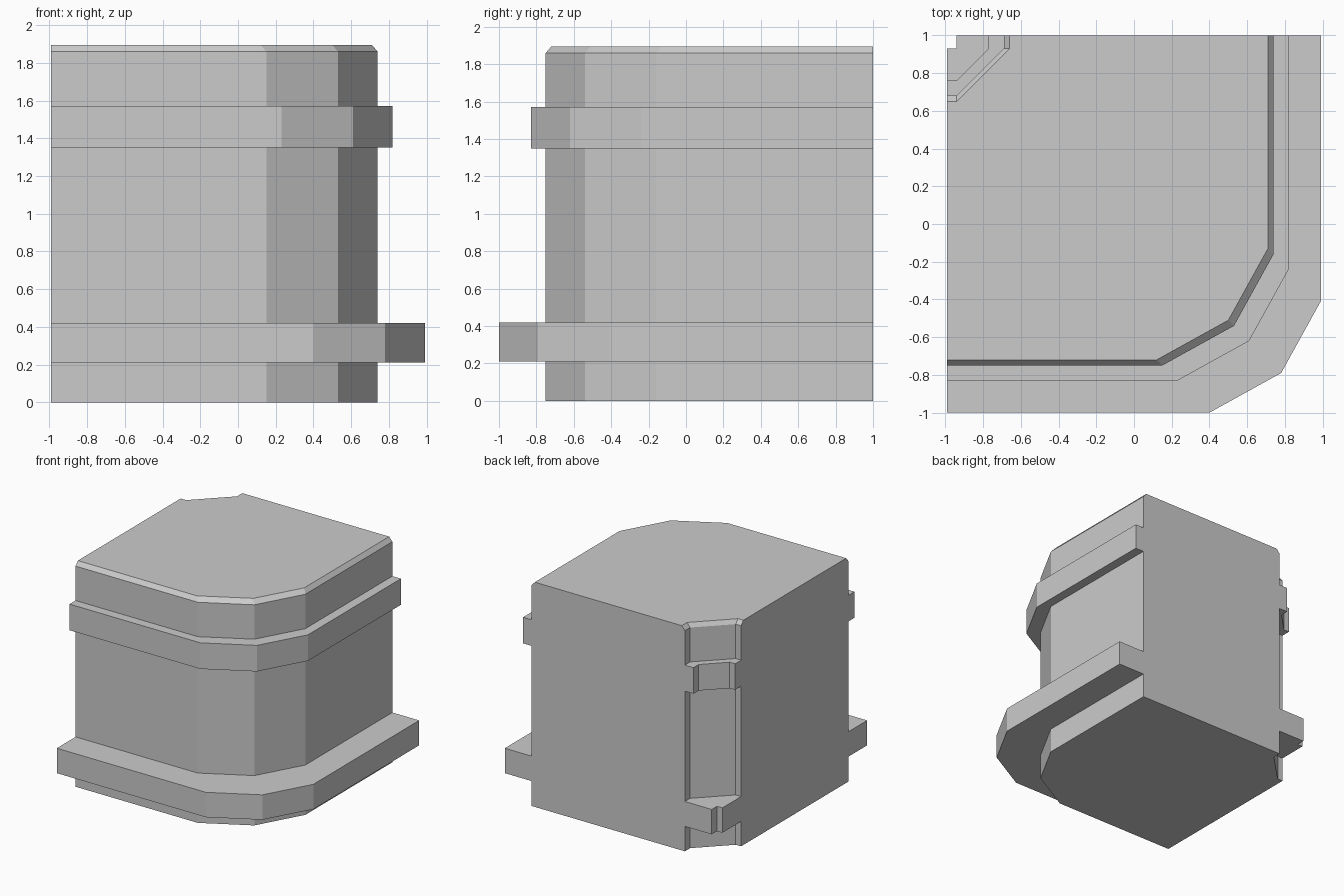
import bpy
import bmesh

cube = bpy.data.objects.get("Cube")
if cube:
    bpy.data.objects.remove(cube, do_unlink=True)

GREY = (0.6, 0.6, 0.6, 1.0)
mat = bpy.data.materials.new("plain grey")
mat.use_nodes = True
mat.diffuse_color = GREY
mat.node_tree.nodes["Principled BSDF"].inputs["Base Color"].default_value = GREY

LEFT, BACK = -0.99, 1.0


def outer_path(d):
    """Faceted outer corner, pushed outwards by d."""
    return [(LEFT, -0.75 - d), (0.15 + d, -0.75 - d), (0.53 + d, -0.54 - d),
            (0.74 + d, -0.16 - d), (0.74 + d, BACK)]


def inner_path(d):
    """Chamfered inside corner, pushed towards the corner by d."""
    return [(-0.69 - d, BACK), (-0.69 - d, 0.93), (-0.94, 0.68 + d), (LEFT, 0.68 + d)]


def loft(name, rows):
    """Closed solid through rows of (outline, height)."""
    bm = bmesh.new()
    rings = [[bm.verts.new((x, y, z)) for x, y in outline] for outline, z in rows]
    n = len(rings[0])
    for low, high in zip(rings, rings[1:]):
        for i in range(n):
            j = (i + 1) % n
            bm.faces.new((low[i], low[j], high[j], high[i]))
    bm.faces.new(rings[0][::-1])
    bm.faces.new(rings[-1])
    bmesh.ops.remove_doubles(bm, verts=bm.verts, dist=0.0005)
    bmesh.ops.recalc_face_normals(bm, faces=bm.faces)
    mesh = bpy.data.meshes.new(name)
    bm.to_mesh(mesh)
    bm.free()
    mesh.materials.append(mat)
    obj = bpy.data.objects.new(name, mesh)
    bpy.context.collection.objects.link(obj)
    return obj


# Main block with a bevelled top edge
def full(d):
    return outer_path(d) + inner_path(d)


loft("corner_body", [(full(0), 0), (full(0), 1.86), (full(-0.03), 1.895)])

# Raised bands around the outer corner and inside the notch
for label, depth, bottom, top in (("lower", 0.25, 0.21, 0.42), ("upper", 0.08, 1.35, 1.57)):
    for side, path in (("outer", outer_path), ("inner", inner_path)):
        strip = path(depth) + path(0)[::-1]
        loft(f"{label}_{side}_band", [(strip, bottom), (strip, top)])
